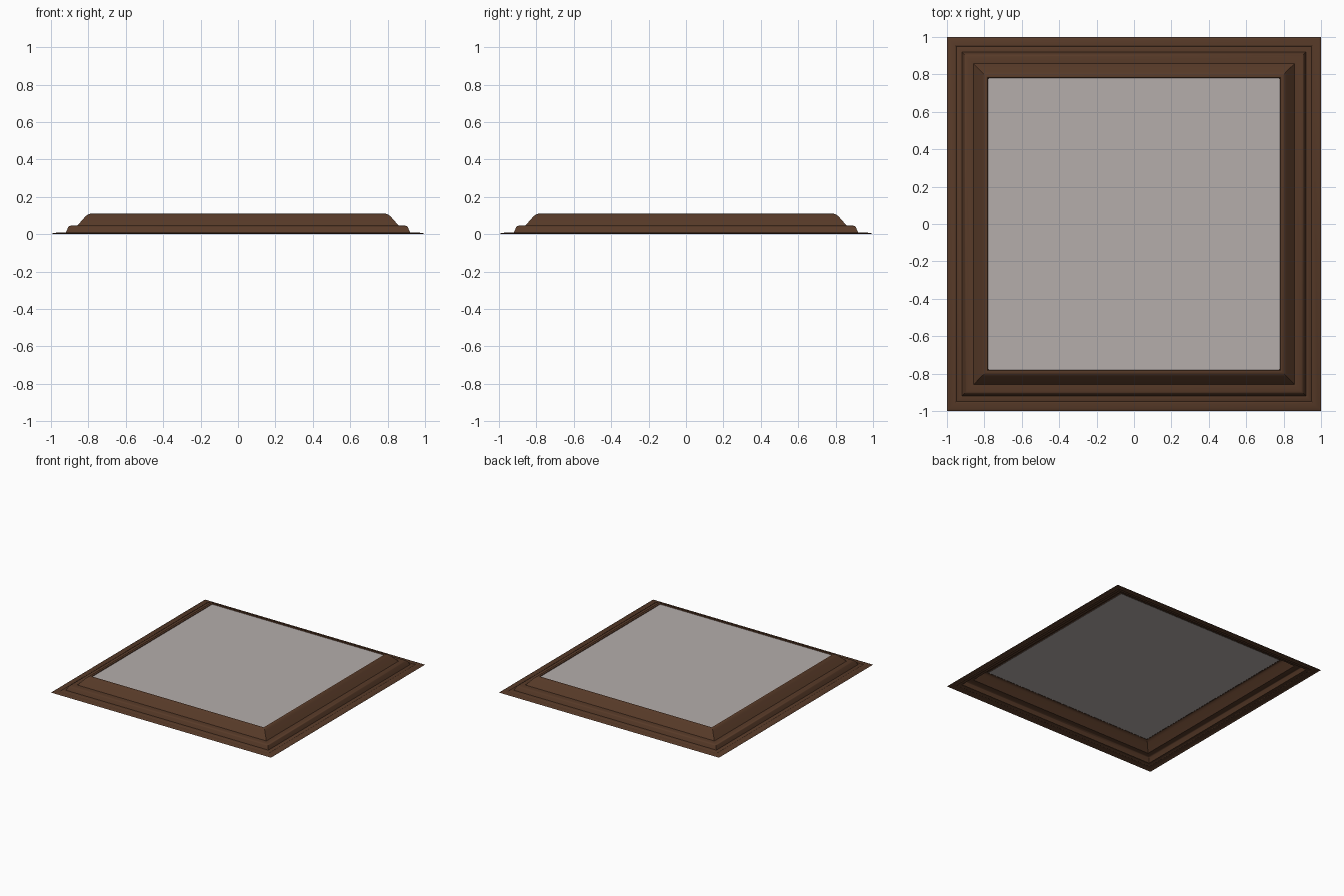
import bpy, bmesh

if "Cube" in bpy.data.objects:
    bpy.data.objects.remove(bpy.data.objects["Cube"])

def material(name, rgb):
    m = bpy.data.materials.new(name)
    m.diffuse_color = (*rgb, 1)
    m.use_nodes = True
    m.node_tree.nodes["Principled BSDF"].inputs["Base Color"].default_value = m.diffuse_color
    return m

def make_object(name, bm, mat):
    bmesh.ops.recalc_face_normals(bm, faces=bm.faces)
    if sum(f.normal.z for f in bm.faces) < 0:
        bmesh.ops.reverse_faces(bm, faces=bm.faces)
    me = bpy.data.meshes.new(name)
    bm.to_mesh(me)
    bm.free()
    me.materials.append(mat)
    ob = bpy.data.objects.new(name, me)
    bpy.context.collection.objects.link(ob)
    return ob

wood = material("dark_brown_wood", (0.095, 0.042, 0.021))
pale = material("pale_grey_panel", (0.46, 0.42, 0.41))

# Moulded frame: square rings following (half width, height), open underneath
profile = [(1.0, 0.0), (0.985, 0.007), (0.955, 0.009), (0.95, 0.006),
           (0.945, 0.009), (0.92, 0.01), (0.908, 0.037), (0.903, 0.043),
           (0.894, 0.046), (0.859, 0.046), (0.815, 0.096), (0.805, 0.104),
           (0.795, 0.109), (0.787, 0.110), (0.782, 0.108), (0.779, 0.102)]
bm = bmesh.new()
rings = [[bm.verts.new((sx * r, sy * r, z))
          for sx, sy in ((-1, -1), (1, -1), (1, 1), (-1, 1))] for r, z in profile]
for a, b in zip(rings, rings[1:]):
    for i in range(4):
        j = (i + 1) % 4
        bm.faces.new((a[i], a[j], b[j], b[i]))
frame = make_object("moulded_frame", bm, wood)
bpy.context.view_layer.objects.active = frame
frame.select_set(True)
bpy.ops.object.shade_smooth_by_angle(angle=0.6)

# Flat panel held just below the frame's top lip, corners slightly clipped
bm = bmesh.new()
h, c = 0.782, 0.01
bm.faces.new([bm.verts.new((x, y, 0.104)) for x, y in (
    (c - h, -h), (h - c, -h), (h, c - h), (h, h - c),
    (h - c, h), (c - h, h), (-h, h - c), (-h, c - h))])
make_object("centre_panel", bm, pale)
